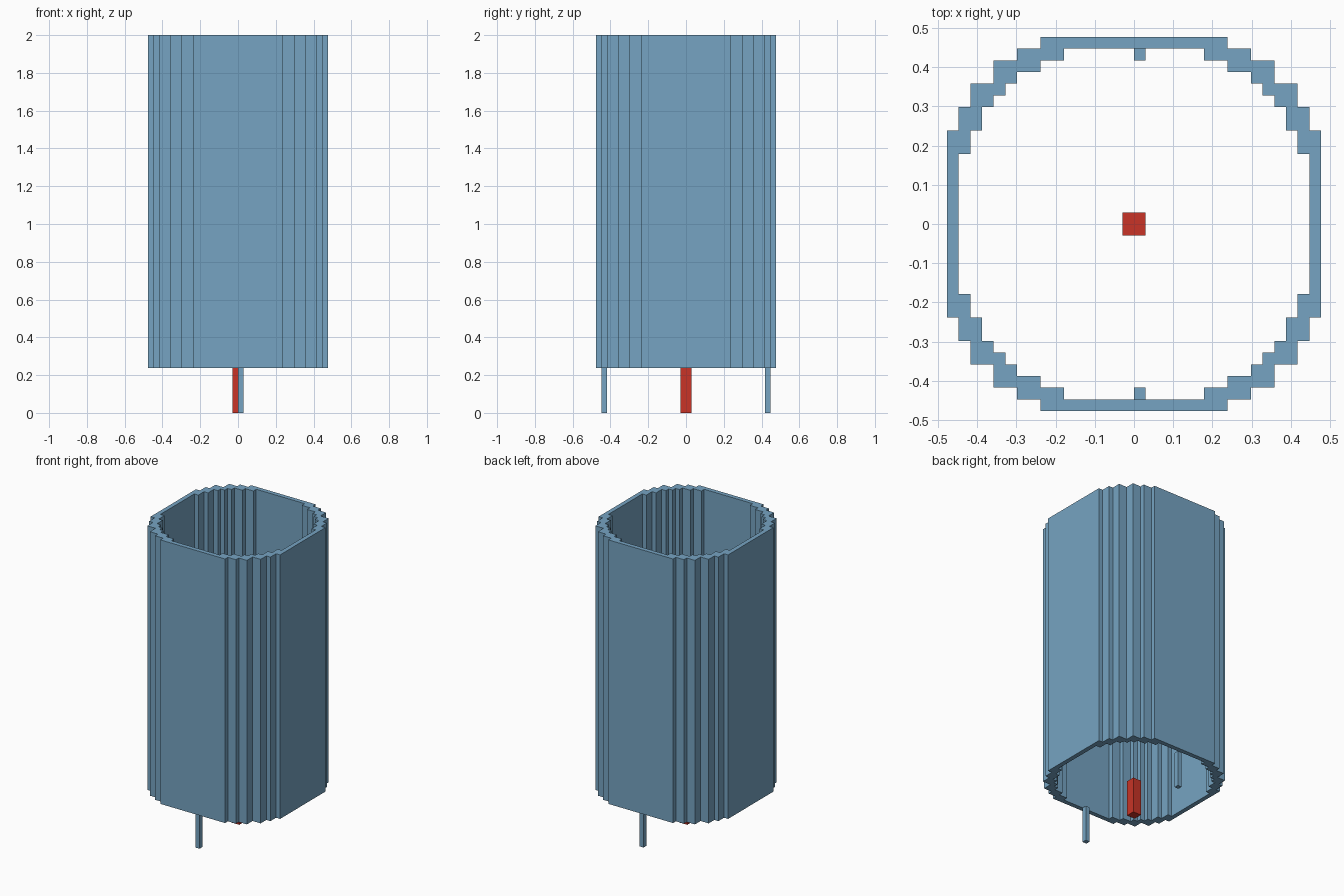
import bpy
import bmesh

if "Cube" in bpy.data.objects:
    bpy.data.objects.remove(bpy.data.objects["Cube"])

U = 2 / 67  # one block unit


def material(name, rgb):
    m = bpy.data.materials.new(name)
    m.diffuse_color = (*rgb, 1)
    m.use_nodes = True
    m.node_tree.nodes["Principled BSDF"].inputs["Base Color"].default_value = m.diffuse_color
    return m


BLUE = material("steel blue", (0.18, 0.37, 0.54))
RED = material("red", (0.58, 0.034, 0.020))


def finish(bm, name, mat):
    bmesh.ops.recalc_face_normals(bm, faces=bm.faces)
    mesh = bpy.data.meshes.new(name)
    bm.to_mesh(mesh)
    bm.free()
    mesh.materials.append(mat)
    bpy.context.collection.objects.link(bpy.data.objects.new(name, mesh))


def box(name, lo, hi, mat):
    bm = bmesh.new()
    bmesh.ops.create_cube(bm, size=1)
    for v in bm.verts:
        v.co = [(b if c > 0 else a) * U for c, a, b in zip(v.co, lo, hi)]
    finish(bm, name, mat)


def full_loop(quarter):
    """Turn a quarter outline (from top to right) into a closed stepped loop."""
    pts = []
    for _ in range(4):
        pts += quarter
        quarter = [(y, -x) for x, y in quarter]
    return pts


# Stepped round shell, open at both ends
outer = full_loop([(8, 16), (8, 15), (10, 15), (10, 14), (12, 14), (12, 12),
                   (14, 12), (14, 10), (15, 10), (15, 8), (16, 8)])
inner = full_loop([(6, 15), (6, 14), (8, 14), (8, 13), (10, 13), (10, 12),
                   (11, 12), (11, 11), (12, 11), (12, 10), (13, 10), (13, 8),
                   (14, 8), (14, 6), (15, 6)])
bm = bmesh.new()
rims = {8: [], 67: []}
for loop in (outer, inner):
    rings = []
    for z in rims:
        vs = [bm.verts.new((x * U, y * U, z * U)) for x, y in loop]
        rims[z] += [bm.edges.new((vs[i - 1], vs[i])) for i in range(len(vs))]
        rings.append(vs)
    low, high = rings
    for i in range(len(loop)):
        bm.faces.new((low[i - 1], low[i], high[i], high[i - 1]))
for edges in rims.values():
    bmesh.ops.triangle_fill(bm, edges=edges, use_beauty=True)
finish(bm, "stepped_shell", BLUE)

# Thin legs at front and back, red post in the middle
box("front_leg", (0, -15, 0), (1, -14, 8), BLUE)
box("back_leg", (0, 14, 0), (1, 15, 8), BLUE)
box("centre_post", (-1, -1, 0), (1, 1, 8), RED)
